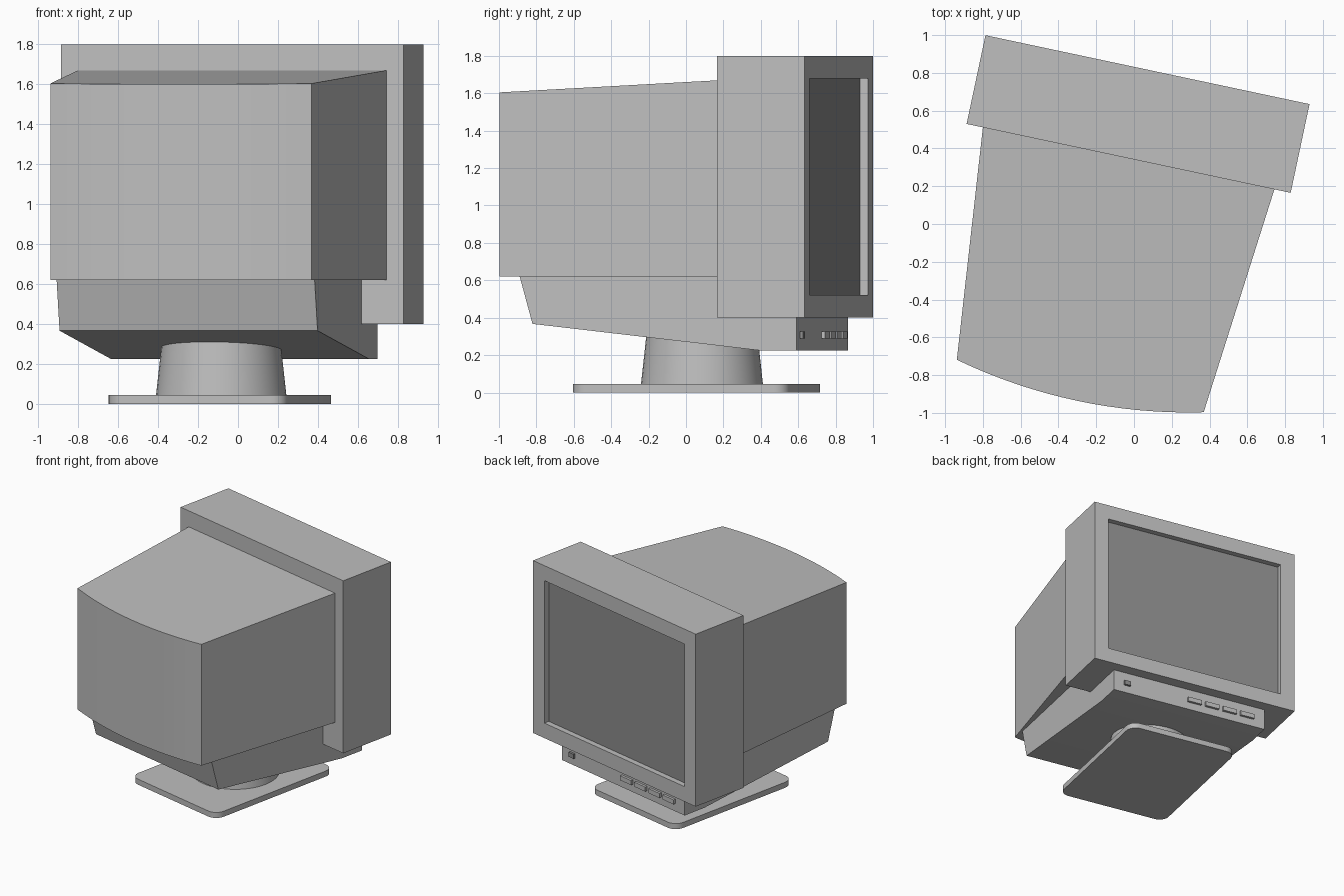
import bpy, bmesh, math
from mathutils import Matrix, Vector

cube = bpy.data.objects.get("Cube")
if cube:
    bpy.data.objects.remove(cube, do_unlink=True)

# The whole monitor is turned on the desk; parts are built square-on, then placed.
PLACE = Matrix.Rotation(math.radians(-12), 4, 'Z') @ Matrix.Translation((-0.1, 0, 0))


def material(name, value):
    m = bpy.data.materials.new(name)
    m.use_nodes = True
    color = (value, value, value, 1)
    m.diffuse_color = color
    m.node_tree.nodes["Principled BSDF"].inputs["Base Color"].default_value = color
    return m


CASE = material("grey_plastic", 0.52)
DARK = material("dark_glass", 0.27)


def finish(name, bm, mats=(CASE,)):
    bmesh.ops.recalc_face_normals(bm, faces=bm.faces)
    bm.transform(PLACE)
    mesh = bpy.data.meshes.new(name)
    bm.to_mesh(mesh)
    bm.free()
    for m in mats:
        mesh.materials.append(m)
    ob = bpy.data.objects.new(name, mesh)
    bpy.context.collection.objects.link(ob)
    bpy.ops.object.select_all(action='DESELECT')
    ob.select_set(True)
    bpy.context.view_layer.objects.active = ob
    bpy.ops.object.shade_smooth_by_angle(angle=math.radians(30))
    return ob


def prism(outline, offset):
    """Extrude a closed outline of 3D points along offset."""
    bm = bmesh.new()
    face = bm.faces.new([bm.verts.new(p) for p in outline])
    new = bmesh.ops.extrude_face_region(bm, geom=[face])["geom"]
    bmesh.ops.translate(bm, vec=offset, verts=[g for g in new if isinstance(g, bmesh.types.BMVert)])
    return bm


def box(x0, x1, y0, y1, z0, z1):
    return prism([(x0, y0, z0), (x1, y0, z0), (x1, y1, z0), (x0, y1, z0)], (0, 0, z1 - z0))


# Screen bezel with a recessed dark screen
bm = box(-0.877, 0.877, 0.334, 0.814, 0.40, 1.80)
bm.faces.ensure_lookup_table()
bmesh.ops.recalc_face_normals(bm, faces=bm.faces)
screen = max(bm.faces, key=lambda f: f.calc_center_median().y)
bmesh.ops.inset_region(bm, faces=[screen], thickness=0.172)
screen = bmesh.ops.extrude_discrete_faces(bm, faces=[screen])["faces"][0]
bmesh.ops.translate(bm, vec=(0, -0.045, 0), verts=screen.verts)
screen.material_index = 1
finish("screen_bezel", bm, (CASE, DARK))

# Tapered tube housing with a bowed back and a sloping top
HALF, SAG, BACK = 0.668, 0.08, -0.898
radius = (HALF ** 2 + SAG ** 2) / (2 * SAG)
sweep = math.asin(HALF / radius)
outline = [(0.79, 0.345, 0.62), (-0.79, 0.345, 0.62)]
for i in range(17):
    a = sweep * (i / 8 - 1)
    outline.append((radius * math.sin(a), BACK - SAG + radius * (1 - math.cos(a)), 0.62))
bm = prism(outline, (0, 0, 1))
for v in bm.verts:
    if v.co.z > 1:
        v.co.z = 1.67 + 0.053 * (v.co.y - 0.334)
finish("tube_housing", bm)

# Lower body: side profile extruded across the width
profile = [(-0.79, 0.62), (-0.72, 0.367), (0.523, 0.225), (0.723, 0.225),
           (0.723, 0.40), (0.345, 0.41), (0.345, 0.62)]
finish("lower_body", prism([(-0.66, y, z) for y, z in profile], (1.32, 0, 0)))

# Power light and control buttons
finish("power_light", box(0.52, 0.572, 0.71, 0.741, 0.288, 0.325), (DARK,))
for i in range(4):
    x = 0.015 - 0.153 * i
    finish(f"control_button_{i + 1}", box(x - 0.118, x, 0.71, 0.743, 0.288, 0.325))

# Swivel neck
bm = bmesh.new()
bmesh.ops.create_cone(bm, cap_ends=True, segments=48, radius1=0.327, radius2=0.293, depth=0.31,
                      matrix=Matrix.Translation((0, 0.066, 0.195)))
finish("swivel_neck", bm)

# Base plate with rounded corners
outline = []
for k, (sx, sy) in enumerate([(1, 1), (-1, 1), (-1, -1), (1, -1)]):
    for i in range(9):
        a = math.pi / 2 * (k + i / 8)
        outline.append((sx * 0.378 + 0.08 * math.cos(a), 0.035 + sy * 0.513 + 0.08 * math.sin(a), 0))
finish("base_plate", prism(outline, (0, 0, 0.045)))
